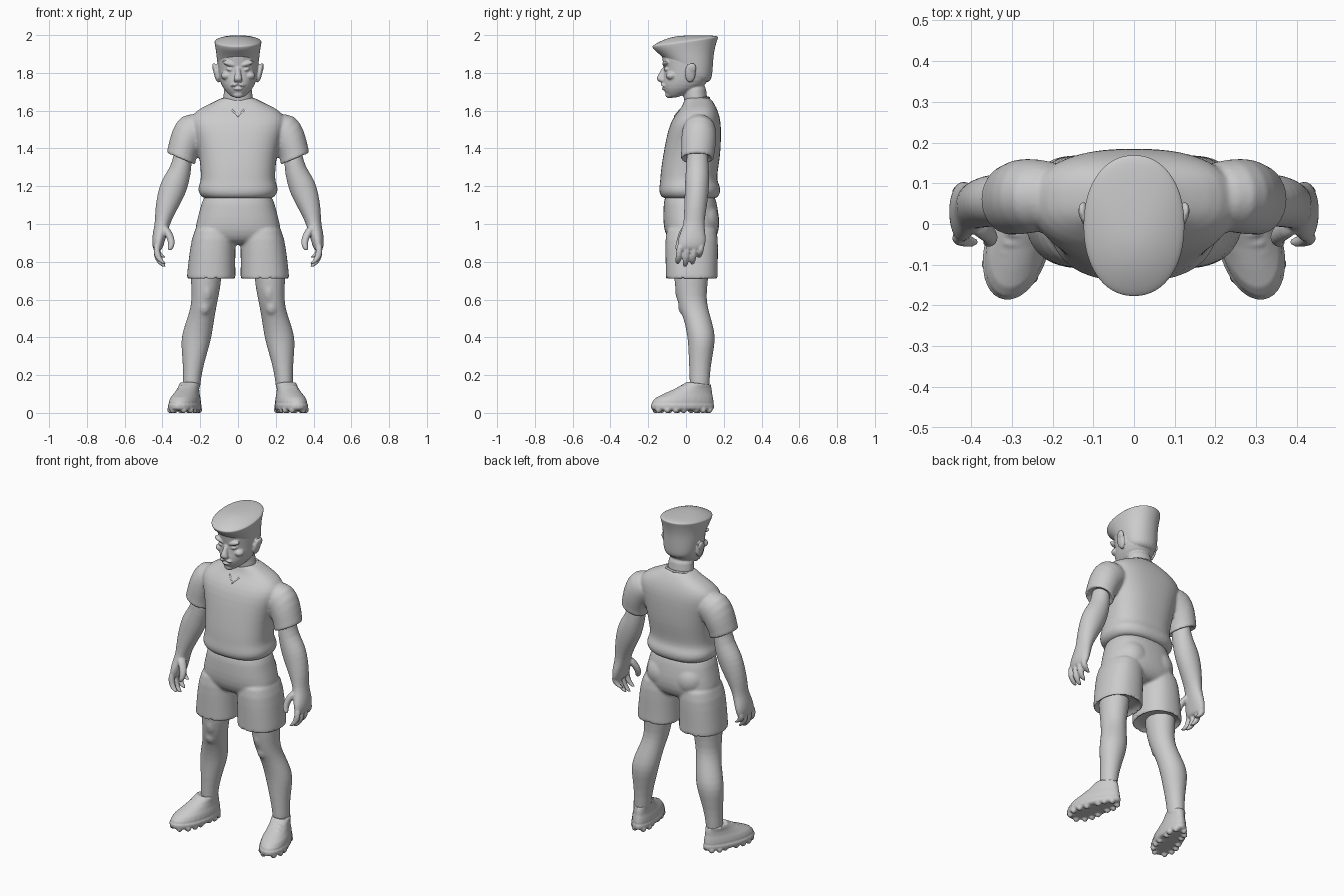
import bpy, bmesh, math
from mathutils import Matrix, Vector


def loft(bm, rings, n=20, power=2.0, egg=0.0, yaw=0.0, mirror=False):
    """Skin horizontal rings (x, y, z, half_x, half_y, slope_x, slope_y), closed at both ends."""
    cy, sy = math.cos(yaw), math.sin(yaw)
    for side in ((1, -1) if mirror else (1,)):
        loops = []
        for r in rings:
            x, y, z, a, b, kx, ky = tuple(r) + (0,) * (7 - len(r))
            loop = []
            for i in range(n):
                t = 2 * math.pi * i / n
                c, s = math.cos(t), math.sin(t)
                u = a * math.copysign(abs(c) ** (2 / power), c) * (1 + egg * s)
                v = b * math.copysign(abs(s) ** (2 / power), s)
                loop.append(bm.verts.new((side * (x + u * cy - v * sy), y + u * sy + v * cy,
                                          z + u * kx + v * ky)))
            loops.append(loop)
        for p, q in zip(loops, loops[1:]):
            for i in range(n):
                j = (i + 1) % n
                bm.faces.new((p[i], p[j], q[j], q[i]))
        bm.faces.new(loops[0][::-1])
        bm.faces.new(loops[-1])


def ball(bm, pos, size, mirror=False, turn=0.0):
    for side in ((1, -1) if mirror else (1,)):
        m = (Matrix.Translation((side * pos[0], pos[1], pos[2]))
             @ Matrix.Rotation(side * turn, 4, 'Y') @ Matrix.Diagonal((*size, 1)))
        bmesh.ops.create_uvsphere(bm, u_segments=16, v_segments=10, radius=1, matrix=m)


def finish(name, bm, voxel=None, smooth=3, levels=1):
    bmesh.ops.recalc_face_normals(bm, faces=bm.faces)
    for f in bm.faces:
        f.smooth = True
    me = bpy.data.meshes.new(name)
    bm.to_mesh(me)
    bm.free()
    ob = bpy.data.objects.new(name, me)
    bpy.context.collection.objects.link(ob)
    ob.modifiers.new("round", 'SUBSURF').levels = levels
    ob.modifiers["round"].render_levels = levels
    if voxel:
        r = ob.modifiers.new("merge", 'REMESH')
        r.mode, r.voxel_size, r.use_smooth_shade = 'VOXEL', voxel, True
        s = ob.modifiers.new("soften", 'SMOOTH')
        s.factor, s.iterations = 0.5, smooth
    return ob


# Shirt: torso with rolled waist, plus two flared sleeves with recessed openings
bm = bmesh.new()
loft(bm, [(0, .02, 1.13, .175, .135), (0, .02, 1.145, .195, .152), (0, .02, 1.17, .212, .164),
          (0, .02, 1.20, .210, .161), (0, .013, 1.23, .196, .150), (0, .017, 1.28, .198, .151),
          (0, .03, 1.36, .205, .152), (0, .04, 1.45, .225, .146), (0, .05, 1.53, .255, .136),
          (0, .06, 1.58, .245, .116), (0, .07, 1.62, .19, .09), (0, .065, 1.65, .115, .076),
          (0, .06, 1.675, .085, .064)], n=32, power=2.5)
loft(bm, [(.16, .07, 1.52, .035, .08, 2), (.245, .07, 1.50, .062, .092, 1.35),
          (.283, .067, 1.43, .072, .095, .8), (.298, .062, 1.37, .074, .088, .45),
          (.301, .06, 1.352, .078, .09, .42), (.301, .06, 1.340, .074, .086, .42),
          (.301, .06, 1.345, .060, .072, .42), (.299, .06, 1.37, .055, .066, .42)], mirror=True)
finish("shirt", bm, .008, 5)

# V-shaped collar edge
cu = bpy.data.curves.new("collar", 'CURVE')
cu.dimensions, cu.bevel_depth, cu.bevel_resolution = '3D', .006, 2
pts = [(0, .122, 1.668), (.06, .105, 1.668), (.086, .06, 1.66), (.065, .005, 1.635), (.03, -.033, 1.60),
       (0, -.058, 1.57), (-.03, -.033, 1.60), (-.065, .005, 1.635), (-.086, .06, 1.66), (-.06, .105, 1.668)]
sp = cu.splines.new('POLY')
sp.points.add(len(pts) - 1)
for p, c in zip(sp.points, pts):
    p.co = (*c, 1)
sp.use_cyclic_u = True
bpy.context.collection.objects.link(bpy.data.objects.new("collar", cu))

# Shorts: hips, seat and two wide legs
bm = bmesh.new()
loft(bm, [(0, .02, 1.17, .18, .135), (0, .022, 1.11, .193, .140), (0, .028, 1.03, .215, .150),
          (0, .03, .96, .232, .146), (0, .03, .91, .215, .12), (0, .03, .89, .15, .08)], n=32, power=2.4)
loft(bm, [(.115, .03, 1.02, .10, .13), (.130, .03, .92, .118, .141), (.138, .03, .81, .124, .139),
          (.142, .031, .73, .129, .138), (.142, .031, .708, .129, .139), (.142, .031, .706, .120, .130),
          (.142, .031, .74, .112, .12)], n=28, power=2.3, mirror=True)
ball(bm, (.09, .09, 1.02), (.10, .088, .10), mirror=True)
finish("shorts", bm, .008, 4)

# Legs with knees and calves
bm = bmesh.new()
loft(bm, [(.168, .03, .80, .085, .095), (.168, .027, .71, .083, .092), (.174, .028, .61, .071, .079),
          (.185, .042, .55, .069, .077), (.197, .06, .50, .073, .073), (.217, .08, .42, .081, .075),
          (.226, .082, .36, .077, .071), (.236, .074, .26, .056, .059), (.245, .072, .17, .047, .053),
          (.247, .072, .10, .047, .053)], n=20, mirror=True)
ball(bm, (.178, -.008, .565), (.035, .035, .05), mirror=True)
ball(bm, (.165, -.01, .65), (.04, .05, .08), mirror=True)
finish("legs", bm, .008, 4)

# Shoes: turned-out upper, welt, laces and studded soles
yaw = math.radians(16)
back = Vector((-math.sin(yaw), math.cos(yaw), 0))
across = Vector((math.cos(yaw), math.sin(yaw), 0))
mid = Vector((.277, -.018, 0))


def shoe_rings(rows):
    return [(*(mid + back * t + Vector((0, 0, z))), a, b, 0, k) for z, t, a, b, k in rows]


bm = bmesh.new()
loft(bm, shoe_rings([(.04, 0, .070, .166, 0), (.06, .002, .074, .168, 0), (.082, .012, .069, .155, 0),
                     (.103, .032, .060, .130, 0), (.128, .060, .053, .10, 0), (.150, .084, .052, .071, -.1),
                     (.158, .090, .052, .066, -.1), (.153, .090, .042, .055, -.1)]),
     n=28, egg=-.14, yaw=yaw, mirror=True)
loft(bm, shoe_rings([(.014, 0, .066, .158, 0), (.022, 0, .077, .172, 0), (.042, 0, .079, .174, 0),
                     (.050, 0, .072, .167, 0)]), n=28, egg=-.16, yaw=yaw, mirror=True)
for t, z in ((-.055, .108), (-.03, .122), (-.005, .136)):
    c = mid + back * t
    ball(bm, (c.x, c.y, z), (.036, .011, .011), mirror=True)
for t, w in ((-.14, .03), (-.10, .056), (-.055, .062), (-.01, .056), (.06, .045), (.10, .045), (.14, .025)):
    for s in (-w, w):
        c = mid + back * t + across * s
        ball(bm, (c.x, c.y, .016), (.017, .017, .018), mirror=True)
finish("shoes", bm, .006, 2, 0)

# Arms and hands
bm = bmesh.new()
loft(bm, [(.288, .06, 1.42, .045, .055, .4), (.295, .06, 1.31, .050, .060, .4), (.318, .06, 1.25, .060, .064, .4),
          (.340, .058, 1.20, .068, .065, .4), (.362, .055, 1.14, .065, .063, .3), (.385, .048, 1.07, .054, .059, .2),
          (.398, .043, 1.01, .042, .055), (.408, .038, .97, .040, .062), (.420, .032, .92, .036, .076),
          (.425, .027, .88, .029, .074), (.424, .025, .86, .02, .064)], mirror=True)
for y, tip in ((-.036, .787), (.003, .772), (.041, .785), (.077, .82)):
    drop = .89 - tip
    loft(bm, [(.428, y + .006, .90, .017, .017), (.432, y, .89 - drop * .4, .0195, .0185),
              (.418, y - .004, .89 - drop * .75, .018, .017), (.398, y - .008, tip + .008, .015, .014),
              (.388, y - .008, tip, .008, .008)], n=10, mirror=True)
loft(bm, [(.392, .005, .99, .025, .03), (.368, -.015, .95, .024, .026), (.350, -.032, .91, .0195, .02),
          (.355, -.042, .875, .017, .017), (.364, -.046, .858, .009, .009)], n=12, mirror=True)
finish("arms", bm, .0055, 3)

# Head: skull and jaw, neck, nose, brows, eyes, cheeks, lips and ears
bm = bmesh.new()
loft(bm, [(0, -.068, 1.668, .028, .022), (0, -.058, 1.685, .046, .045), (0, -.022, 1.715, .078, .102),
          (0, .0, 1.76, .098, .124), (0, .008, 1.81, .105, .122), (0, .006, 1.86, .109, .130),
          (0, .003, 1.91, .110, .136), (0, .003, 1.94, .10, .12)], n=28, power=2.2, egg=.12)
loft(bm, [(0, .055, 1.60, .085, .062), (0, .05, 1.67, .078, .062), (0, .04, 1.76, .075, .066)])
loft(bm, [(0, -.108, 1.835, .012, .016), (0, -.122, 1.80, .015, .02), (0, -.133, 1.775, .021, .024),
          (0, -.133, 1.762, .026, .022), (0, -.122, 1.748, .016, .014)], n=14)
ball(bm, (.046, -.108, 1.848), (.04, .018, .013), True, turn=-.3)
ball(bm, (.042, -.103, 1.818), (.02, .014, .010), True, turn=-.15)
ball(bm, (.062, -.078, 1.785), (.03, .03, .022), True)
ball(bm, (.016, -.118, 1.738), (.026, .016, .008), True, turn=.3)
ball(bm, (0, -.116, 1.716), (.026, .014, .008))
ball(bm, (0, -.085, 1.685), (.03, .026, .02))
ball(bm, (.115, .022, 1.80), (.014, .030, .052), True, turn=.2)
ball(bm, (.124, .032, 1.825), (.012, .024, .028), True, turn=.2)
finish("head", bm, .005, 2)

# Flat-topped hair, overhanging the forehead and rising to the back
bm = bmesh.new()
loft(bm, [(0, .05, 1.74, .085, .082), (0, .042, 1.80, .102, .098), (0, .022, 1.86, .111, .122),
          (0, .006, 1.902, .115, .142, 0, .05), (0, -.004, 1.94, .121, .165, 0, .12),
          (0, -.004, 1.962, .125, .175, 0, .14), (0, -.004, 1.967, .124, .174, 0, .14),
          (0, -.002, 1.976, .112, .158, 0, .13), (0, .002, 1.99, .075, .11, 0, .08),
          (0, .005, 1.998, .03, .045, 0, .02)], n=32, power=2.15)
finish("hair", bm, levels=2)
